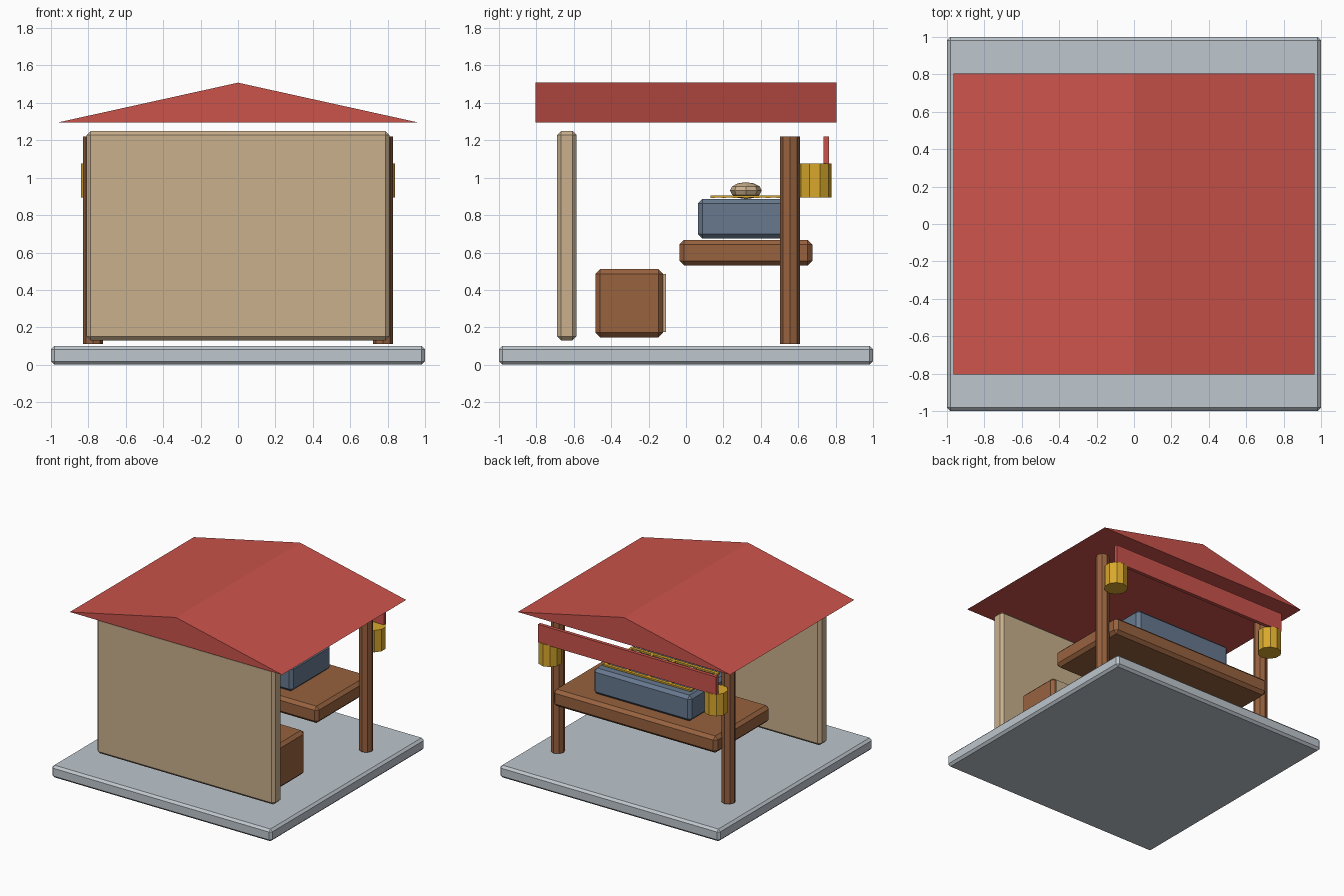
import bpy, math

if "Cube" in bpy.data.objects:
    bpy.data.objects.remove(bpy.data.objects["Cube"])

def material(name, hexcode):
    def lin(c):
        return c / 12.92 if c <= 0.04045 else ((c + 0.055) / 1.055) ** 2.4
    m = bpy.data.materials.new(name)
    rgb = [lin(int(hexcode[i:i + 2], 16) / 255) for i in (0, 2, 4)]
    m.diffuse_color = (*rgb, 1)
    m.use_nodes = True
    m.node_tree.nodes["Principled BSDF"].inputs["Base Color"].default_value = m.diffuse_color
    return m

STONE = material("pale grey stone", "BEC6CD")
WALL = material("tan", "CAB08D")
WOOD = material("brown wood", "98623F")
RED = material("red", "CB534B")
STEEL = material("slate blue", "67798F")
GOLD = material("gold", "D8A82C")

def mesh_object(name, verts, faces, mat):
    me = bpy.data.meshes.new(name)
    me.from_pydata(verts, [], faces)
    me.materials.append(mat)
    ob = bpy.data.objects.new(name, me)
    bpy.context.collection.objects.link(ob)
    return ob

def box(name, x, y, z, mat, bevel=0.0):
    """Box from (min, max) ranges with an optional one-step bevel."""
    verts = [(a, b, c) for a in x for b in y for c in z]
    faces = [(0, 1, 3, 2), (4, 6, 7, 5), (0, 4, 5, 1),
             (2, 3, 7, 6), (0, 2, 6, 4), (1, 5, 7, 3)]
    ob = mesh_object(name, verts, faces, mat)
    if bevel:
        mod = ob.modifiers.new("bevel", "BEVEL")
        mod.width = bevel
        mod.segments = 1
    return ob

def cylinder(name, x, y, z, r, sides, mat):
    bpy.ops.mesh.primitive_cylinder_add(vertices=sides, radius=r, depth=z[1] - z[0],
                                        location=(x, y, sum(z) / 2))
    ob = bpy.context.object
    ob.name = name
    ob.data.materials.append(mat)

# floor slab and closed wall
box("floor_slab", (-1, 1), (-1, 1), (0, 0.1), STONE, 0.018)
box("wall", (-0.81, 0.81), (-0.69, -0.585), (0.13, 1.25), WALL, 0.022)

# solid gable roof, ridge along y
w, d, z0, z1 = 0.965, 0.805, 1.295, 1.508
mesh_object("roof", [(-w, -d, z0), (w, -d, z0), (0, -d, z1),
                     (-w, d, z0), (w, d, z0), (0, d, z1)],
            [(0, 1, 2), (3, 5, 4), (0, 3, 4, 1), (1, 4, 5, 2), (0, 2, 5, 3)], RED)

# posts and lanterns on both sides
for side, s in (("left", -1), ("right", 1)):
    cylinder(side + "_post", s * 0.776, 0.556, (0.11, 1.22), 0.053, 8, WOOD)
    cylinder(side + "_lantern", s * 0.755, 0.688, (0.895, 1.075), 0.09, 10, GOLD)

# banner board above the serving side
box("banner", (-0.81, 0.81), (0.736, 0.765), (1.07, 1.22), RED)

# counter and cooker
box("counter", (-0.745, 0.745), (-0.035, 0.675), (0.53, 0.668), WOOD, 0.025)
box("cooker", (-0.445, 0.445), (0.063, 0.58), (0.675, 0.886), STEEL, 0.025)

# grill rack of crossing bars
for i in range(7):
    y = 0.143 + i * 0.059
    box("grill_bar", (-0.4, 0.4), (y - 0.013, y + 0.013), (0.892, 0.905), GOLD)
for i in range(5):
    x = -0.388 + i * 0.194
    box("grill_cross_bar", (x - 0.012, x + 0.012), (0.13, 0.51), (0.893, 0.904), GOLD)

# buns on the grill
for x in (-0.25, 0, 0.25):
    bpy.ops.mesh.primitive_uv_sphere_add(segments=8, ring_count=6, radius=1,
                                         location=(x, 0.32, 0.931))
    bun = bpy.context.object
    bun.name = "bun"
    bun.scale = (0.085, 0.085, 0.045)
    bun.data.materials.append(WALL)

# storage crate with a lighter panel
box("crate", (0.34, 0.70), (-0.485, -0.122), (0.147, 0.511), WOOD, 0.025)
box("crate_panel", (0.37, 0.67), (-0.13, -0.108), (0.175, 0.485), WALL)
